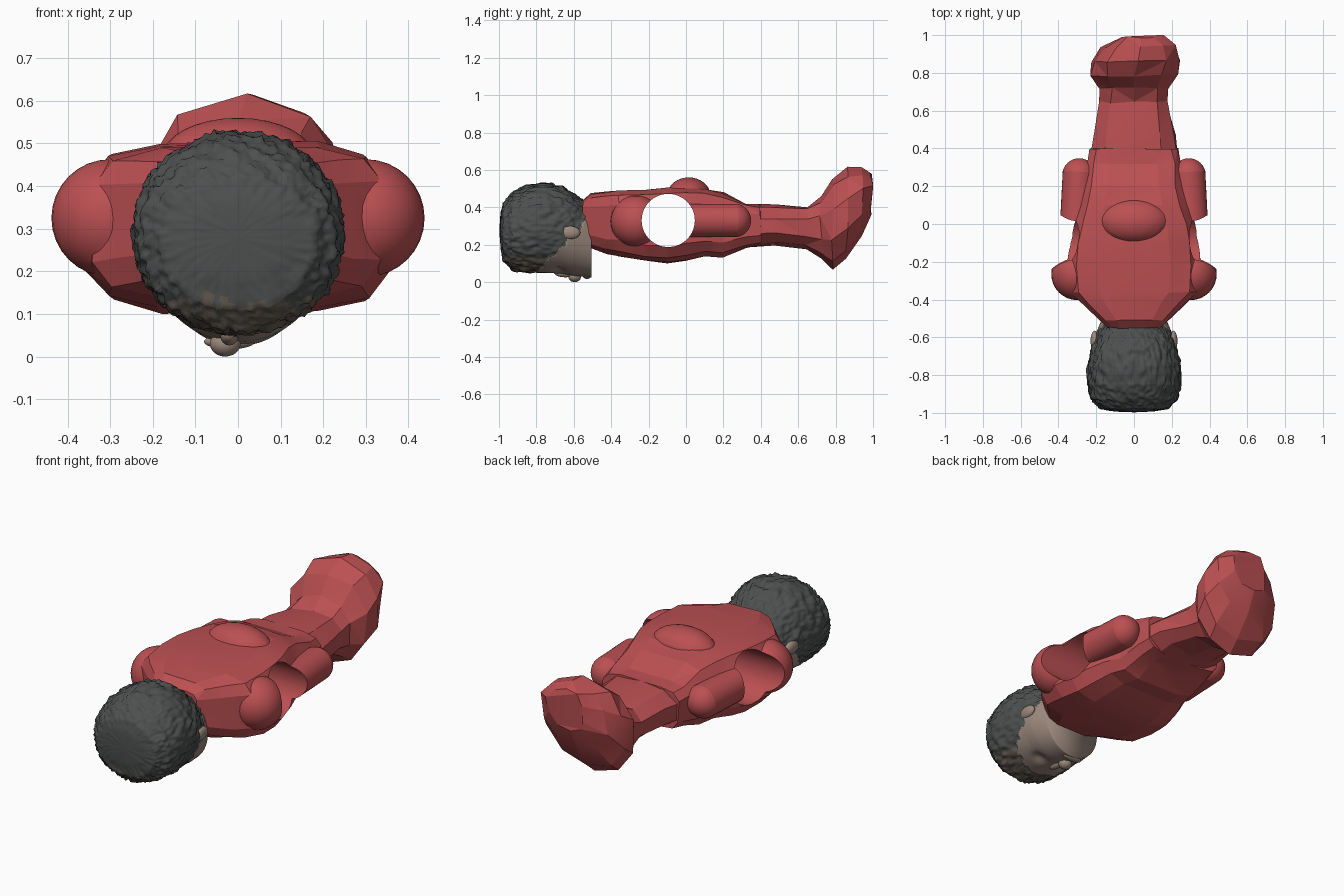
import bpy, bmesh, math, random
from mathutils import Vector, noise

if "Cube" in bpy.data.objects:
    bpy.data.objects.remove(bpy.data.objects["Cube"])

random.seed(7)


def material(name, rgb):
    m = bpy.data.materials.new(name)
    m.diffuse_color = (*rgb, 1)
    m.use_nodes = True
    m.node_tree.nodes["Principled BSDF"].inputs["Base Color"].default_value = m.diffuse_color
    return m


RED = material("red", (0.5, 0.08, 0.085))
HAIR = material("hair", (0.075, 0.078, 0.078))
FRINGE = material("fringe", (0.12, 0.10, 0.08))
SKIN = material("skin", (0.33, 0.25, 0.205))


def finish(name, bm, mats, smooth=False):
    bmesh.ops.recalc_face_normals(bm, faces=bm.faces)
    me = bpy.data.meshes.new(name)
    bm.to_mesh(me)
    bm.free()
    for m in mats:
        me.materials.append(m)
    for p in me.polygons:
        p.use_smooth = smooth
    ob = bpy.data.objects.new(name, me)
    bpy.context.collection.objects.link(ob)
    return ob


def loft(bm, sections, sides, power, jitter=0.0):
    """Rings of superellipses along y; section = (y, half width, z low, z high)."""
    rings = []
    for y, w, lo, hi in sections:
        ring = []
        for i in range(sides):
            a = 2 * math.pi * (i + 0.5) / sides
            c, s = math.cos(a), math.sin(a)
            x = w * math.copysign(abs(c) ** (2 / power), c)
            z = (lo + hi) / 2 + (hi - lo) / 2 * math.copysign(abs(s) ** (2 / power), s)
            j = [random.uniform(-jitter, jitter) for _ in range(3)]
            ring.append(bm.verts.new((x + j[0], y + j[1], z + j[2])))
        rings.append(ring)
    for a, b in zip(rings, rings[1:]):
        for i in range(sides):
            k = (i + 1) % sides
            bm.faces.new((a[i], a[k], b[k], b[i]))
    bm.faces.new(rings[0])
    bm.faces.new(rings[-1])


def faceted(name, sections, sides, power, jitter):
    bm = bmesh.new()
    loft(bm, sections, sides, power, jitter)
    bmesh.ops.triangulate(bm, faces=bm.faces)
    return finish(name, bm, [RED])


def ellipsoid(name, loc, radii, mat, seg=32):
    bm = bmesh.new()
    bmesh.ops.create_uvsphere(bm, u_segments=seg, v_segments=seg // 2, radius=1)
    for v in bm.verts:
        v.co = Vector(loc) + Vector(v.co[k] * radii[k] for k in range(3))
    return finish(name, bm, [mat], True)


def capsule(name, start, end, r, mat):
    bm = bmesh.new()
    bmesh.ops.create_uvsphere(bm, u_segments=32, v_segments=16, radius=r)
    rot = Vector((0, 0, 1)).rotation_difference(Vector(end) - Vector(start))
    for v in bm.verts:
        far = v.co.z > 1e-4
        v.co = rot @ v.co + Vector(end if far else start)
    return finish(name, bm, [mat], True)


def combine(target, tool, op):
    mod = target.modifiers.new(op, 'BOOLEAN')
    mod.operation, mod.solver, mod.object = op, 'EXACT', tool
    dg = bpy.context.evaluated_depsgraph_get()
    me = bpy.data.meshes.new_from_object(target.evaluated_get(dg))
    target.modifiers.clear()
    target.data = me
    bpy.data.objects.remove(tool)


# boxy torso
body = faceted("body", [
    (-0.55, 0.14, 0.28, 0.44), (-0.51, 0.18, 0.18, 0.475), (-0.42, 0.28, 0.15, 0.485),
    (-0.36, 0.345, 0.14, 0.49), (-0.22, 0.36, 0.11, 0.50), (-0.1, 0.345, 0.10, 0.505),
    (0.0, 0.325, 0.115, 0.505), (0.1, 0.29, 0.135, 0.50), (0.2, 0.262, 0.13, 0.48),
    (0.32, 0.25, 0.18, 0.425), (0.40, 0.235, 0.195, 0.42),
], 12, 4.2, 0.005)

# merged legs flaring into lopsided faceted feet
legs = faceted("legs", [
    (0.30, 0.25, 0.175, 0.425), (0.48, 0.225, 0.19, 0.42), (0.645, 0.185, 0.175, 0.405),
    (0.72, 0.185, 0.13, 0.455), (0.785, 0.235, 0.075, 0.555), (0.86, 0.24, 0.13, 0.61),
    (0.94, 0.195, 0.25, 0.61), (0.992, 0.11, 0.36, 0.59),
], 10, 2.3, 0.009)
for v in legs.data.vertices:
    if v.co.y > 0.8:
        v.co.x += 0.22 * (v.co.y - 0.8) * (1 if v.co.z > 0.4 else 0.4)
combine(body, legs, 'UNION')

# bump on the back, shoulders and arms joined to the torso
combine(body, ellipsoid("back_bump", (0, 0.015, 0.465), (0.18, 0.115, 0.095), RED), 'UNION')
for s in (-1, 1):
    combine(body, ellipsoid("shoulder", (s * 0.3, -0.265, 0.325), (0.138, 0.138, 0.138), RED), 'UNION')
    combine(body, capsule("arm", (s * 0.315, -0.25, 0.33), (s * 0.29, 0.258, 0.33), 0.09, RED), 'UNION')

# round hole straight through the body and arms
cut = bmesh.new()
bmesh.ops.create_cone(cut, cap_ends=True, segments=64, radius1=0.142, radius2=0.142, depth=1.4)
for v in cut.verts:
    v.co = Vector((v.co.z, v.co.x - 0.095, v.co.y + 0.33))
combine(body, finish("hole_cutter", cut, [RED]), 'DIFFERENCE')
bpy.context.view_layer.objects.active = body
body.select_set(True)
bpy.ops.object.shade_smooth_by_angle(angle=math.radians(12))
body.select_set(False)

# head: hair above and around, face looking down
KEYS = [
    (-0.992, 0.11, 0.18, 0.37), (-0.98, 0.185, 0.11, 0.425), (-0.93, 0.232, 0.06, 0.482),
    (-0.85, 0.252, 0.05, 0.522), (-0.75, 0.25, 0.05, 0.535), (-0.66, 0.228, 0.045, 0.515),
    (-0.6, 0.21, 0.035, 0.475), (-0.55, 0.19, 0.03, 0.44), (-0.505, 0.17, 0.025, 0.40),
]
rings = [(-0.997, 0.01, 0.27, 0.29), (-0.996, 0.04, 0.24, 0.32), (-0.994, 0.08, 0.21, 0.345)]
for a, b in zip(KEYS, KEYS[1:]):
    steps = max(5, round((b[0] - a[0]) / 0.006))
    rings += [tuple(p + (q - p) * t / steps for p, q in zip(a, b)) for t in range(steps)]
rings.append(KEYS[-1])
bm = bmesh.new()
loft(bm, rings, 160, 2.05)


def is_face(c):
    return c.y > -0.80 and c.z < 0.05 + 1.05 * (c.y + 0.80) + 0.03 * noise.noise(c * 30)


# combed strands on the hair, eye hollows on the face
bm.normal_update()
for v in bm.verts:
    c = v.co.copy()
    if c.y > -0.51:
        continue
    if is_face(c):
        hollow = sum(math.exp(-((c.x - e) ** 2 + (c.y + 0.68) ** 2) / 0.0012) for e in (-0.09, 0.08))
        if c.z < 0.2:
            v.co.z += 0.018 * hollow
    else:
        fade = min(1, max(0.15, (c.y + 0.996) / 0.03))
        strand = noise.noise(Vector((c.x * 75, c.y * 18, c.z * 75)))
        clump = noise.noise(c * 22)
        v.co += v.normal * (fade * (0.012 * strand + 0.009 * clump + 0.005))
for f in bm.faces:
    c = f.calc_center_median()
    low = c.z < 0.13 + 0.06 * noise.noise(c * 25)
    f.material_index = 2 if is_face(c) else int(low)
finish("head", bm, [HAIR, FRINGE, SKIN], True)

# nose, upper lip, ears
ellipsoid("nose_tip", (-0.03, -0.595, 0.03), (0.036, 0.034, 0.03), SKIN)
ellipsoid("nose_bridge", (-0.02, -0.645, 0.05), (0.022, 0.06, 0.024), SKIN)
ellipsoid("upper_lip", (-0.02, -0.53, 0.035), (0.06, 0.022, 0.018), SKIN)
for s in (-1, 1):
    ellipsoid("ear", (s * 0.208, -0.62, 0.265), (0.022, 0.055, 0.035), SKIN)
